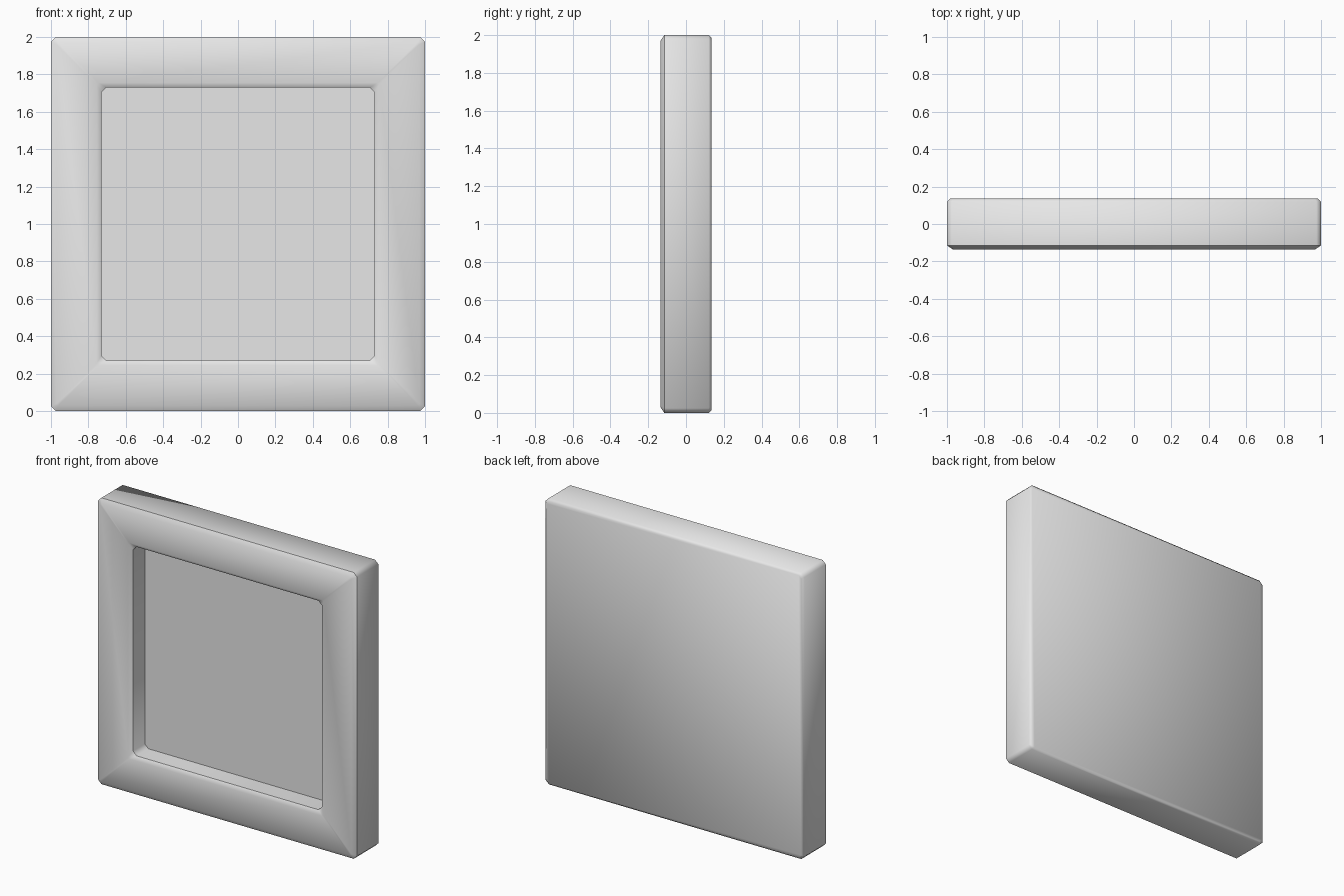
import bpy
import bmesh
import math

cube = bpy.data.objects.get("Cube")
if cube:
    bpy.data.objects.remove(cube, do_unlink=True)

# One plain grey for everything
grey = bpy.data.materials.new("light_grey")
grey.use_nodes = True
colour = (0.8, 0.8, 0.8, 1)
grey.diffuse_color = colour
grey.node_tree.nodes["Principled BSDF"].inputs["Base Color"].default_value = colour


def ring(bm, half, cut, y):
    """Square with clipped corners, facing the front, centred at z = 1."""
    inner = half - cut
    corners = [(half, inner), (inner, half), (-inner, half), (-half, inner),
               (-half, -inner), (-inner, -half), (inner, -half), (half, -inner)]
    return [bm.verts.new((x, y, z + 1)) for x, z in corners]


def loft(name, profile, cap_start=False, cap_end=False):
    """Skin clipped squares of (half width, corner cut, y) into one object."""
    bm = bmesh.new()
    rings = [ring(bm, *p) for p in profile]
    for a, b in zip(rings, rings[1:]):
        for i in range(len(a)):
            j = (i + 1) % len(a)
            bm.faces.new((a[i], a[j], b[j], b[i]))
    if cap_start:
        bm.faces.new(rings[0][::-1])
    if cap_end:
        bm.faces.new(rings[-1])
    bmesh.ops.recalc_face_normals(bm, faces=bm.faces)
    mesh = bpy.data.meshes.new(name)
    bm.to_mesh(mesh)
    bm.free()
    mesh.materials.append(grey)
    obj = bpy.data.objects.new(name, mesh)
    bpy.context.collection.objects.link(obj)
    bpy.ops.object.select_all(action="DESELECT")
    obj.select_set(True)
    bpy.context.view_layer.objects.active = obj
    bpy.ops.object.shade_smooth_by_angle(angle=math.radians(50))
    return obj


# Back, sides, chamfered front border, opening walls and recessed panel
loft("framed_panel", [
    (0.985, 0.02, 0.135),    # back face
    (1.0, 0.025, 0.12),      # side, rear edge
    (1.0, 0.025, -0.115),    # side, front edge
    (0.97, 0.01, -0.135),    # front border, outer edge
    (0.755, 0.01, -0.135),   # front border, inner edge
    (0.73, 0.027, -0.115),   # opening wall, front edge
    (0.73, 0.027, 0.015),    # recessed panel
], cap_start=True, cap_end=True)
